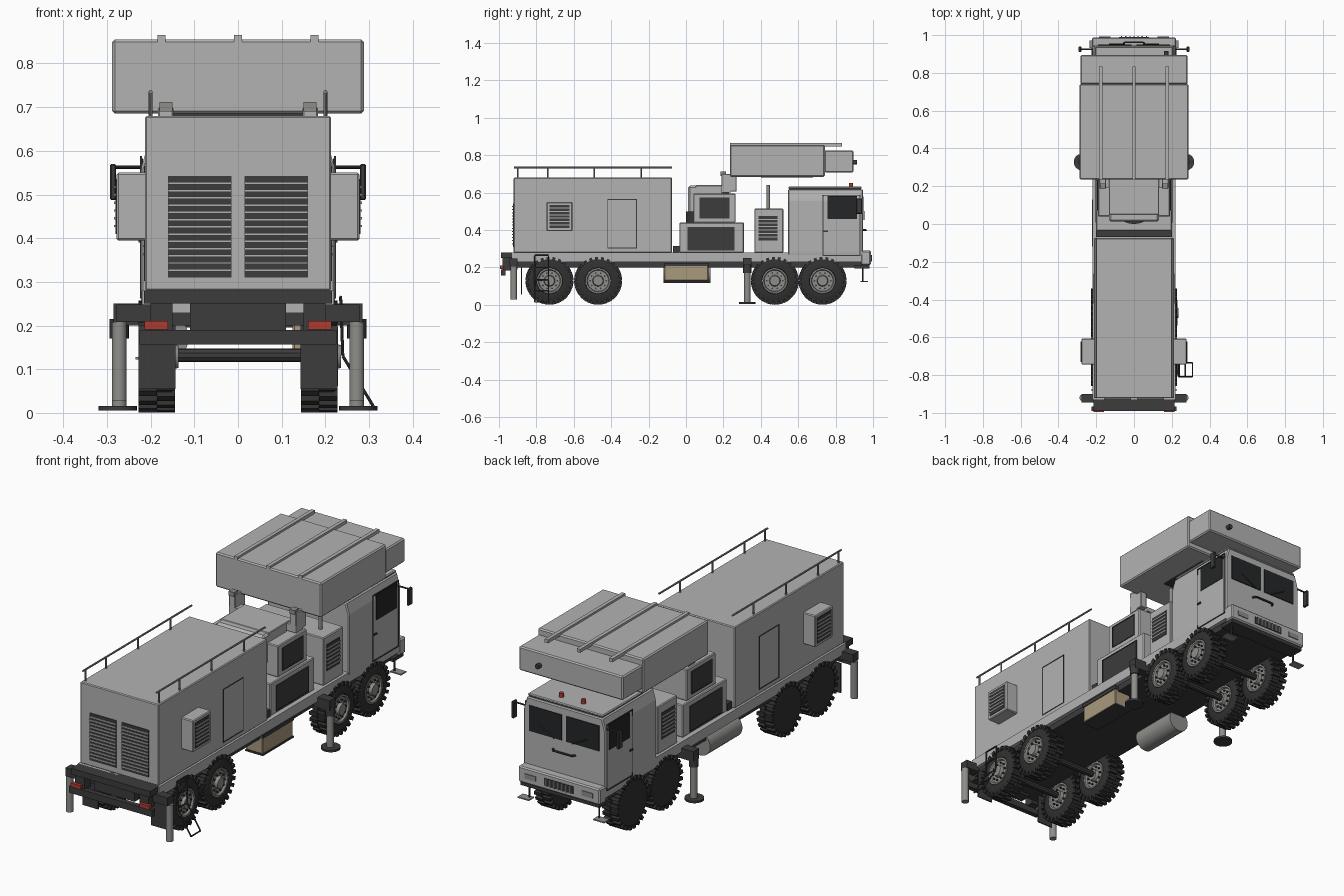
import bpy, bmesh, math
from mathutils import Vector, Matrix

if "Cube" in bpy.data.objects:
    bpy.data.objects.remove(bpy.data.objects["Cube"])


def mat(name, c):
    m = bpy.data.materials.new(name)
    m.diffuse_color = (*c, 1)
    m.use_nodes = True
    m.node_tree.nodes["Principled BSDF"].inputs["Base Color"].default_value = m.diffuse_color
    return m


BODY = mat("light_grey_paint", (.45, .45, .45))
STEEL = mat("steel_grey", (.27, .27, .255))
DARK = mat("dark_grey", (.045, .045, .045))
TYRE = mat("tyre_black", (.03, .03, .03))
GLASS = mat("dark_glass", (.018, .019, .021))
RED = mat("red_lamp", (.42, .045, .03))
TAN = mat("tan_paint", (.4, .32, .2))
SIDES = (1, -1)


def finish(name, bm, m, smooth=False):
    bmesh.ops.recalc_face_normals(bm, faces=bm.faces)
    me = bpy.data.meshes.new(name)
    bm.to_mesh(me)
    bm.free()
    me.materials.append(m)
    ob = bpy.data.objects.new(name, me)
    bpy.context.collection.objects.link(ob)
    if smooth:
        bpy.context.view_layer.objects.active = ob
        ob.select_set(True)
        bpy.ops.object.shade_smooth_by_angle(angle=math.radians(35))
        ob.select_set(False)
    return ob


def box(name, x, y, z, m, bevel=0):
    """Box from (min, max) ranges."""
    bm = bmesh.new()
    bmesh.ops.create_cube(bm, size=1)
    for v in bm.verts:
        v.co = [(r[0] + r[1]) / 2 + c * abs(r[1] - r[0]) for r, c in zip((x, y, z), v.co)]
    if bevel:
        bmesh.ops.bevel(bm, geom=bm.edges[:], offset=bevel, segments=1, affect='EDGES')
    return finish(name, bm, m)


def add_rod(bm, a, b, r, seg=10):
    a, b = Vector(a), Vector(b)
    rot = (b - a).to_track_quat('Z', 'Y').to_matrix().to_4x4()
    bmesh.ops.create_cone(bm, cap_ends=True, segments=seg, radius1=r, radius2=r,
                          depth=(b - a).length, matrix=Matrix.Translation((a + b) / 2) @ rot)


def rods(name, paths, r, m, seg=10):
    """Straight rods along each path of points."""
    bm = bmesh.new()
    for p in paths:
        for a, b in zip(p, p[1:]):
            add_rod(bm, a, b, r, seg)
    return finish(name, bm, m, True)


def prism(name, poly, y, m, bevel=0):
    """Polygon in xz swept along y."""
    bm = bmesh.new()
    f = bm.faces.new([bm.verts.new((px, y[0], pz)) for px, pz in poly])
    ext = bmesh.ops.extrude_face_region(bm, geom=[f])
    for v in ext['geom']:
        if isinstance(v, bmesh.types.BMVert):
            v.co.y = y[1]
    if bevel:
        bmesh.ops.bevel(bm, geom=bm.edges[:], offset=bevel, segments=1, affect='EDGES')
    return finish(name, bm, m)


def side_range(s, a, b):
    return tuple(sorted((s * a, s * b)))


def side_grille(name, s, x, y, z, n, m=DARK):
    """Dark panel with body coloured slats on a side wall."""
    box(name + "_panel", side_range(s, x - .002, x + .003), y, z, m)
    step = (z[1] - z[0]) / n
    for i in range(1, n):
        c = z[0] + i * step
        box(name + "_slat", side_range(s, x, x + .006), y, (c - step * .15, c + step * .15), BODY)


def side_frame(name, s, x, y, z, t=.004):
    """Thin dark door outline."""
    for yy in (y[0], y[1] - t):
        box(name, side_range(s, x - .002, x + .002), (yy, yy + t), z, DARK)
    for zz in (z[0], z[1] - t):
        box(name, side_range(s, x - .002, x + .002), y, (zz, zz + t), DARK)


def lathe(name, prof, centre, m, seg=36):
    """Revolve (x, radius) points about the x axis."""
    bm = bmesh.new()
    rings = []
    for px, r in prof:
        rings.append([bm.verts.new((centre[0] + px, centre[1] + r * math.cos(t), centre[2] + r * math.sin(t)))
                      for t in (2 * math.pi * k / seg for k in range(seg))])
    for a, b in zip(rings, rings[1:]):
        for k in range(seg):
            j = (k + 1) % seg
            bm.faces.new((a[k], a[j], b[j], b[k]))
    bm.faces.new(rings[0])
    bm.faces.new(rings[-1])
    return finish(name, bm, m, True)


def wheel(cx, cy):
    c = (cx, cy, .129)
    lathe("tyre", [(-.036, .05), (-.04, .1), (-.034, .115), (.034, .115), (.042, .1), (.042, .07), (.03, .066)], c, TYRE)
    lathe("wheel_rim", [(.025, .068), (.043, .068), (.043, .06), (.034, .056), (.034, .03), (.05, .026), (.05, .012)], c, STEEL, 28)
    bm = bmesh.new()
    for k in range(24):  # staggered tread lugs
        for s in SIDES:
            rot = Matrix.Rotation(2 * math.pi * (k + .25 * s) / 24, 4, 'X')
            mtx = Matrix.Translation(c) @ rot @ Matrix.Translation((s * .021, 0, .117)) @ Matrix.Diagonal((.042, .016, .022, 1))
            bmesh.ops.create_cube(bm, size=1, matrix=mtx)
    finish("tyre_tread", bm, TYRE)
    bm = bmesh.new()
    for k in range(10):
        t = 2 * math.pi * k / 10
        p = Vector((c[0] + .03, c[1] + .043 * math.cos(t), c[2] + .043 * math.sin(t)))
        add_rod(bm, p, p + Vector((.012, 0, 0)), .005, 6)
    finish("wheel_bolts", bm, DARK)


# Running gear
for y in (-.73, -.47, .475, .73):
    for s in SIDES:
        wheel(s * .186, y)
    rods("axle", [[(-.17, y, .132), (.17, y, .132)]], .016, DARK)

# Chassis
box("deck", (-.22, .22), (-.93, .95), (.23, .28), BODY)
box("rear_deck", (-.215, .215), (-.99, -.92), (.25, .28), DARK)
box("underframe", (-.2, .2), (-.93, .95), (.2, .232), DARK)
box("rear_centre_box", (-.11, .11), (-.96, -.9), (.19, .25), DARK)
box("rear_beam", (-.225, .225), (-.99, -.965), (.157, .19), DARK)
for s in SIDES:
    box("beam_bracket", side_range(s, .15, .2), (-.98, -.93), (.185, .25), DARK)
    box("rear_lamp", side_range(s, .16, .214), (-.995, -.975), (.191, .21), RED)
    box("mud_flap", side_range(s, .143, .228), (-.882, -.876), (.055, .2), DARK)

# Outriggers
for s in SIDES:
    box("rear_outrigger_arm", side_range(s, .18, .278), (-.945, -.9), (.208, .248), DARK)
    rods("rear_outrigger_leg", [[(s * .272, -.92, .028), (s * .272, -.92, .208)]], .017, STEEL, 20)
    box("front_outrigger_arm", side_range(s, .18, .285), (.305, .35), (.2, .25), DARK)
    rods("front_outrigger_leg", [[(s * .272, .328, .012), (s * .272, .328, .215)]], .017, STEEL, 20)
    rods("front_outrigger_collar", [[(s * .272, .328, .17), (s * .272, .328, .215)]], .022, DARK, 20)
    rods("outrigger_foot", [[(s * .275, .328, .006), (s * .275, .328, .016)]], .044, DARK, 24)

# Storage chest and fuel tank below the deck
box("storage_chest", (.125, .215), (-.115, .12), (.128, .215), TAN, .004)
box("chest_lid", (.122, .219), (-.118, .123), (.208, .225), DARK)
box("chest_base", (.122, .218), (-.118, .123), (.122, .13), DARK)
rods("fuel_tank", [[(-.168, -.12, .172), (-.168, .13, .172)]], .055, STEEL, 28)

# Equipment shelter
box("shelter", (-.213, .213), (-.922, -.075), (.28, .68), BODY, .004)
for s in SIDES:
    x0, x1 = side_range(s, .015, .16)
    box("rear_grille", (x0, x1), (-.925, -.92), (.31, .542), DARK)
    for i in range(1, 14):
        c = .31 + i * .232 / 14
        box("rear_slat", (x0, x1), (-.929, -.92), (c - .0028, c + .0028), BODY)
    box("cooling_unit", side_range(s, .2, .278), (-.745, -.607), (.395, .55), BODY, .004)
    side_grille("cooling_grille", s, .278, (-.73, -.622), (.41, .535), 7)
    side_frame("shelter_door", s, .213, (-.42, -.263), (.302, .565))
    rods("roof_rail", [[(s * .2, -.92, .735), (s * .2, -.075, .735)]] +
         [[(s * .2, y, .675), (s * .2, y, .735)] for y in (-.9, -.74, -.49, -.24)], .0045, STEEL, 8)

# Folding ladder
rails = [[(.235, y, .265), (.24, y, .13), (.31, y, .015)] for y in (-.808, -.735)]
rungs = [[(x, -.808, z), (x, -.735, z)] for x, z in ((.235, .265), (.238, .2), (.24, .135), (.272, .075), (.31, .015))]
rods("ladder", rails + rungs, .0035, DARK, 8)

# Power unit
box("cable_tray", (-.2, .2), (-.07, -.035), (.28, .315), DARK)
box("power_unit_base", (-.2, .2), (-.035, .31), (.28, .44), BODY, .004)
box("power_unit_top", (-.19, .19), (.04, .265), (.44, .595), BODY, .004)
for s in SIDES:
    side_grille("base_grille", s, .2, (.01, .258), (.293, .415), 1)
    side_frame("base_grille_frame", s, .203, (.008, .26), (.291, .417))
    side_grille("top_grille", s, .19, (.073, .23), (.465, .573), 1)
    side_frame("top_grille_frame", s, .193, (.071, .232), (.463, .575))

# Turntable and antenna supports
rods("turntable", [[(0, .12, .44), (0, .12, .5)]], .12, DARK, 32)
box("pedestal_neck", (-.12, .12), (.05, .23), (.58, .62), DARK)
box("pedestal", (-.132, .132), (.012, .2), (.49, .638), BODY, .01)
box("pedestal_cap", (-.132, .132), (.05, .24), (.615, .64), BODY, .003)
for s in SIDES:
    box("lift_bracket", side_range(s, .148, .183), (.19, .27), (.605, .7), BODY, .003)
    box("bracket_cap", side_range(s, .15, .18), (.185, .215), (.69, .712), STEEL)
    box("lift_arm", side_range(s, .12, .183), (.19, .24), (.6, .635), BODY)

# Antenna housing
box("antenna_housing", (-.288, .288), (.235, .742), (.685, .855), BODY, .006)
box("antenna_nose", (-.283, .283), (.74, .895), (.708, .826), BODY, .006)
box("antenna_underplate", (-.15, .15), (.4, .68), (.68, .687), DARK)
for x in (-.175, 0, .175):
    box("antenna_rib", (x - .009, x + .009), (.235, .835), (.848, .865), BODY)
rods("nose_lamp", [[(.17, .89, .762), (.17, .915, .762)]], .012, DARK, 16)

# Air intake unit with exhaust stack
box("intake_unit", (-.21, .21), (.365, .52), (.28, .515), BODY, .004)
for s in SIDES:
    side_grille("intake_grille", s, .21, (.388, .49), (.345, .475), 7)
rods("exhaust_stack", [[(.14, .44, .51), (.14, .44, .64)]], .009, STEEL, 16)

# Cab
half = [(.215, .23), (.222, .28), (.222, .56), (.205, .618)]
prism("cab", half + [(-x, z) for x, z in reversed(half)], (.545, .945), BODY, .005)
box("roof_seam", (-.2, .2), (.55, .935), (.612, .622), DARK)
box("cab_roof", (-.205, .205), (.548, .938), (.62, .632), BODY, .004)
for s in SIDES:
    box("windscreen", side_range(s, .012, .19), (.94, .949), (.455, .58), GLASS)
    rods("wiper", [[(s * .05, .953, .457), (s * .13, .953, .5)]], .003, DARK, 6)
    box("side_window", side_range(s, .217, .2245), (.757, .915), (.458, .582), GLASS)
    side_frame("cab_door", s, .222, (.73, .932), (.262, .588))
    box("door_handle", side_range(s, .22, .228), (.735, .758), (.39, .398), DARK)
    rods("mirror_arm", [[(s * .21, .925, .563), (s * .285, .925, .563), (s * .285, .925, .5)]], .004, DARK, 8)
    box("mirror", side_range(s, .279, .293), (.91, .94), (.487, .57), DARK, .003)
    rods("beacon", [[(s * .06, .882, .63), (s * .06, .882, .652)]], .011, RED, 16)
    box("headlamp", side_range(s, .125, .185), (.985, .992), (.238, .262), STEEL)
    box("foot_step", side_range(s, .175, .235), (.932, .972), (.122, .128), STEEL)
    rods("step_strut", [[(s * .19, .945, .125), (s * .19, .945, .22)]], .004, DARK, 6)
rods("grab_handle", [[(-.06, .945, .4), (-.05, .962, .4), (.05, .962, .4), (.06, .945, .4)]], .005, DARK, 8)

# Front bumper
box("bumper", (-.222, .222), (.935, .988), (.212, .29), BODY, .006)
box("bumper_grille", (-.08, .08), (.986, .991), (.232, .268), DARK)
for i in range(7):
    x = -.066 + i * .022
    box("bumper_grille_bar", (x - .003, x + .003), (.988, .995), (.232, .268), STEEL)
box("bumper_underside", (-.215, .215), (.9, .98), (.195, .213), DARK)
